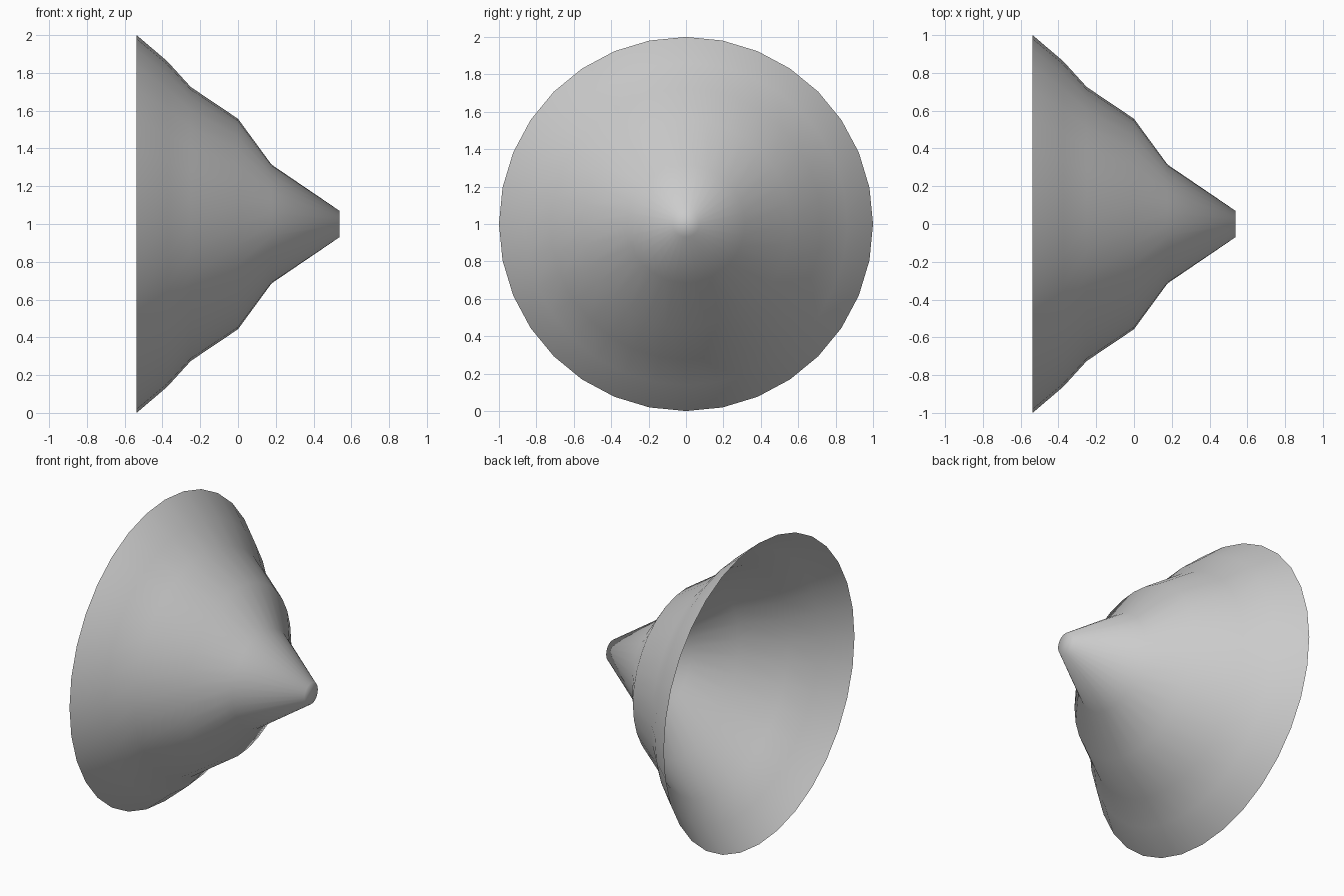
import bpy, bmesh, math

if "Cube" in bpy.data.objects:
    bpy.data.objects.remove(bpy.data.objects["Cube"])

SIDES = 32
# (x, radius) from the open rim to the blunt tip
PROFILE = [(-0.537, 1.0), (-0.375, 0.862), (-0.25, 0.725),
           (0.0, 0.557), (0.177, 0.315), (0.537, 0.07)]


def ring(bm, x, r):
    return [bm.verts.new((x, r * math.sin(2 * math.pi * i / SIDES),
                          1 + r * math.cos(2 * math.pi * i / SIDES)))
            for i in range(SIDES)]


# Stepped cone shell, open at the wide end
bm = bmesh.new()
rings = [ring(bm, x, r) for x, r in PROFILE]
for a, b in zip(rings, rings[1:]):
    for i in range(SIDES):
        j = (i + 1) % SIDES
        bm.faces.new((a[i], b[i], b[j], a[j]))

# Flat tip cap
bm.faces.new(rings[-1])
bmesh.ops.recalc_face_normals(bm, faces=bm.faces[:])
bm.normal_update()
if sum(f.normal.x for f in bm.faces) < 0:
    bmesh.ops.reverse_faces(bm, faces=bm.faces[:])
for f in bm.faces:
    f.smooth = True

mesh = bpy.data.meshes.new("cone_shell")
bm.to_mesh(mesh)
bm.free()
bpy.context.collection.objects.link(bpy.data.objects.new("cone_shell", mesh))
